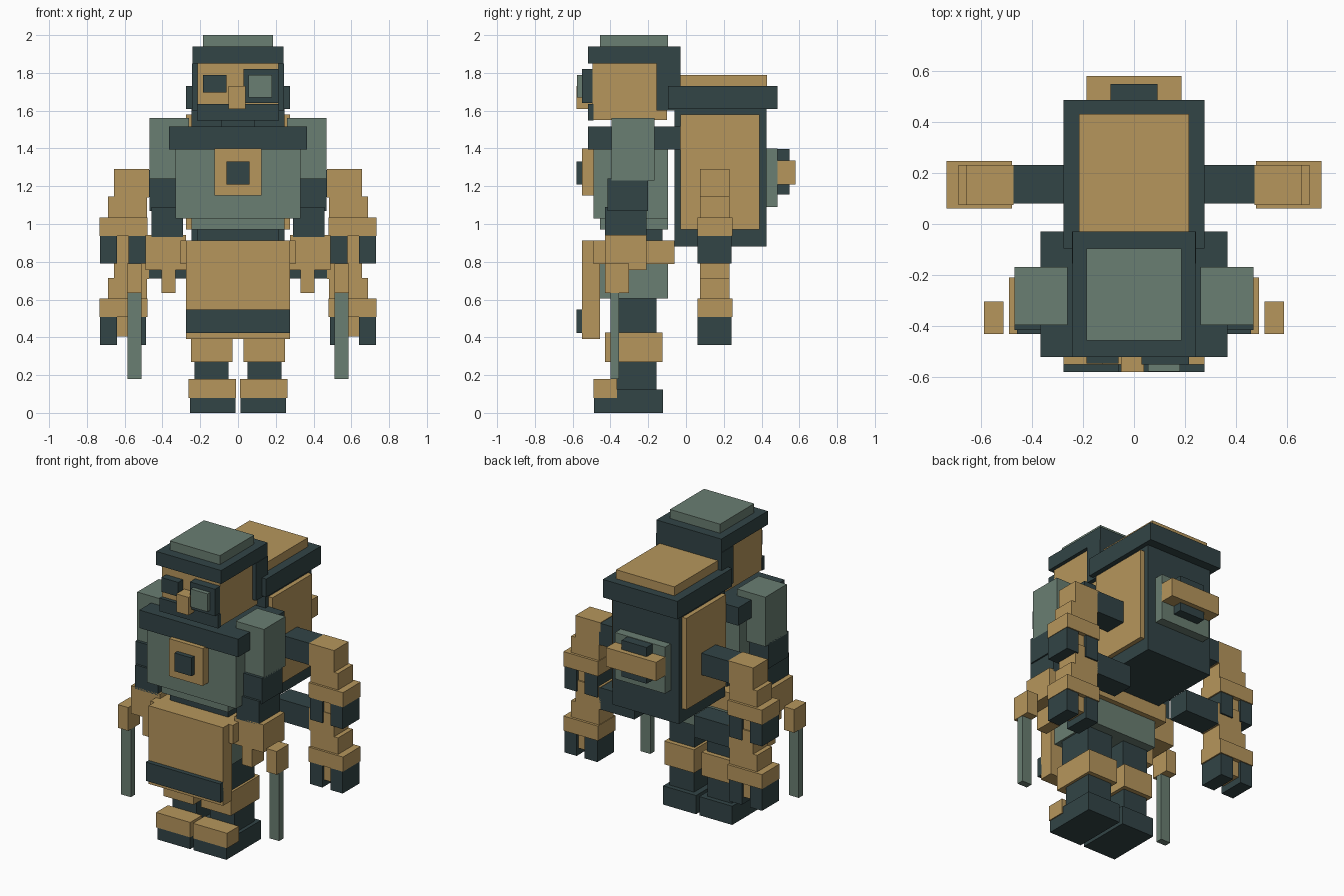
import bpy


def material(name, rgb):
    m = bpy.data.materials.new(name)
    m.diffuse_color = (*rgb, 1)
    return m


DARK = material("dark slate", (0.032, 0.058, 0.061))
TAN = material("tan", (0.468, 0.305, 0.107))
GREEN = material("grey green", (0.144, 0.209, 0.168))


def box(name, mat, x, y, z):
    """Box spanning the given (min, max) ranges."""
    bpy.ops.mesh.primitive_cube_add(size=1, location=[sum(r) / 2 for r in (x, y, z)])
    ob = bpy.context.object
    ob.name = name
    ob.scale = [r[1] - r[0] for r in (x, y, z)]
    bpy.ops.object.transform_apply(location=False, rotation=False, scale=True)
    ob.data.materials.append(mat)


def mid(name, mat, half, y, z):
    """Box centred on x = 0."""
    box(name, mat, (-half, half), y, z)


def pair(name, mat, x, y, z):
    """Box repeated on both sides."""
    box(name + "_left", mat, x, y, z)
    box(name + "_right", mat, (-x[1], -x[0]), y, z)


# Head and helmet
mid("helmet_top", GREEN, 0.185, (-0.455, -0.095), (1.94, 2.0))
mid("helmet_brim", DARK, 0.24, (-0.52, -0.03), (1.85, 1.94))
mid("helmet_back", DARK, 0.243, (-0.155, -0.03), (1.60, 1.85))
mid("head", TAN, 0.215, (-0.495, -0.10), (1.55, 1.85))
mid("jaw_plate", DARK, 0.217, (-0.52, -0.49), (1.547, 1.635))
mid("neck", DARK, 0.09, (-0.37, -0.18), (1.50, 1.56))
box("small_eye", DARK, (-0.185, -0.06), (-0.545, -0.49), (1.695, 1.79))
box("goggle_frame", DARK, (0.03, 0.215), (-0.55, -0.49), (1.64, 1.82))
box("goggle_lens", GREEN, (0.055, 0.18), (-0.578, -0.545), (1.67, 1.79))
box("nose", TAN, (-0.05, 0.04), (-0.58, -0.49), (1.61, 1.73))

# Torso
mid("collar", DARK, 0.365, (-0.52, -0.03), (1.395, 1.515))
mid("chest", GREEN, 0.33, (-0.49, -0.095), (1.03, 1.40))
mid("lower_chest", GREEN, 0.245, (-0.455, -0.095), (0.97, 1.035))
mid("badge", TAN, 0.125, (-0.55, -0.485), (1.15, 1.40))
mid("badge_gem", DARK, 0.062, (-0.58, -0.545), (1.21, 1.332))
mid("waist", DARK, 0.215, (-0.41, -0.125), (0.90, 0.975))
mid("belt", TAN, 0.305, (-0.49, -0.06), (0.787, 0.912))
mid("hips", GREEN, 0.245, (-0.455, -0.095), (0.605, 0.79))
mid("apron", TAN, 0.275, (-0.55, -0.455), (0.39, 0.912))
mid("apron_band", DARK, 0.275, (-0.58, -0.545), (0.422, 0.547))

# Arms and short blades
pair("shoulder", GREEN, (0.26, 0.468), (-0.395, -0.168), (1.23, 1.56))
pair("upper_arm", DARK, (0.275, 0.468), (-0.415, -0.20), (1.07, 1.24))
pair("forearm", DARK, (0.29, 0.458), (-0.43, -0.21), (0.93, 1.09))
pair("cuff", TAN, (0.275, 0.49), (-0.43, -0.21), (0.757, 0.942))
pair("finger", TAN, (0.33, 0.405), (-0.43, -0.305), (0.635, 0.76))
pair("hilt", TAN, (0.51, 0.587), (-0.43, -0.303), (0.635, 0.79))
pair("blade", GREEN, (0.512, 0.584), (-0.40, -0.355), (0.18, 0.64))

# Legs
pair("thigh", DARK, (0.045, 0.232), (-0.40, -0.155), (0.42, 0.61))
pair("knee", TAN, (0.028, 0.248), (-0.43, -0.125), (0.27, 0.425))
pair("shin", DARK, (0.05, 0.23), (-0.365, -0.155), (0.12, 0.275))
pair("foot", DARK, (0.012, 0.255), (-0.487, -0.123), (0, 0.125))
pair("toe_cap", TAN, (0.01, 0.262), (-0.49, -0.365), (0.08, 0.18))

# Backpack
mid("pack_body", DARK, 0.245, (-0.06, 0.425), (0.88, 1.62))
mid("pack_lid", DARK, 0.275, (-0.095, 0.485), (1.61, 1.73))
mid("pack_top", TAN, 0.215, (-0.03, 0.43), (1.73, 1.79))
pair("pack_side_panel", TAN, (0.24, 0.275), (-0.03, 0.39), (0.97, 1.58))
mid("pack_pocket", GREEN, 0.185, (0.42, 0.485), (1.09, 1.40))
mid("pocket_latch", DARK, 0.092, (0.48, 0.547), (1.155, 1.397))
mid("pack_handle", TAN, 0.185, (0.48, 0.58), (1.21, 1.335))

# Two mechanical arms per side, the same assembly at two heights
for label, z in (("upper", 0.79), ("lower", 0.36)):
    n = label + "_pack_"
    pair(n + "bar", DARK, (0.22, 0.48), (0.08, 0.23), (z + 0.352, z + 0.497))
    pair(n + "elbow", TAN, (0.472, 0.657), (0.075, 0.23), (z + 0.35, z + 0.50))
    pair(n + "wrist", TAN, (0.482, 0.687), (0.075, 0.23), (z + 0.24, z + 0.355))
    pair(n + "palm", TAN, (0.478, 0.733), (0.06, 0.247), (z + 0.147, z + 0.245))
    pair(n + "outer_finger", DARK, (0.64, 0.73), (0.062, 0.24), (z, z + 0.15))
    pair(n + "inner_finger", DARK, (0.487, 0.58), (0.062, 0.24), (z, z + 0.15))
    pair(n + "middle_finger", TAN, (0.575, 0.645), (0.08, 0.22), (z + 0.045, z + 0.15))
